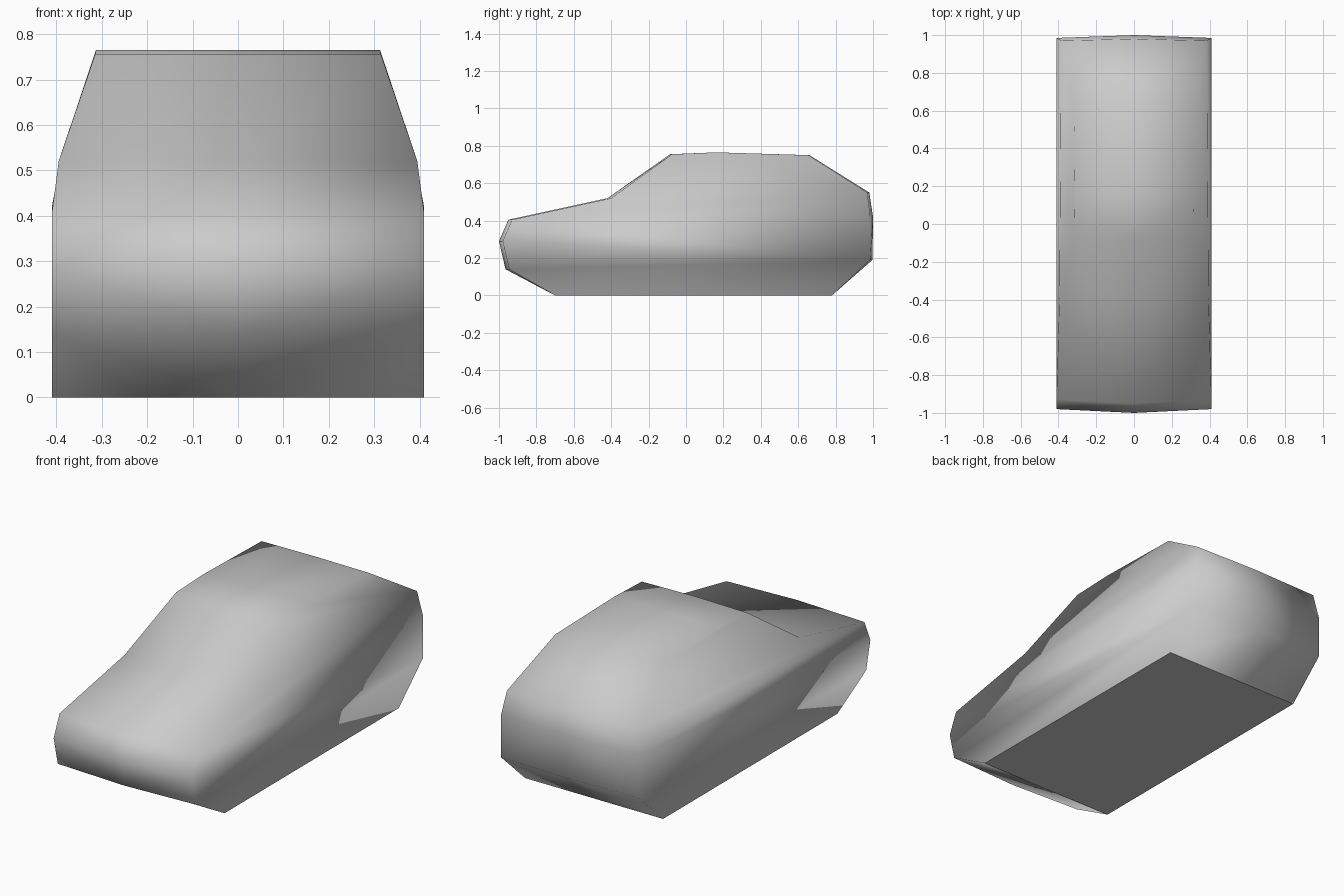
import bpy
import bmesh

cube = bpy.data.objects.get("Cube")
if cube:
    bpy.data.objects.remove(cube)

# Paint
paint = bpy.data.materials.new("plain_grey")
paint.use_nodes = True
grey = (0.6, 0.6, 0.6, 1.0)
paint.diffuse_color = grey
paint.node_tree.nodes["Principled BSDF"].inputs["Base Color"].default_value = grey

# Body outline: name -> (centre y, side y, height, half width)
outline = {
    "floor_front": (-0.70, -0.70, 0.0, 0.41),
    "chin": (-0.965, -0.945, 0.14, 0.41),
    "nose": (-1.0, -0.98, 0.29, 0.41),
    "hood_front": (-0.95, -0.93, 0.405, 0.41),
    "hood_back": (-0.42, -0.40, 0.52, 0.395),
    "roof_front": (-0.085, -0.075, 0.755, 0.315),
    "roof_middle": (0.16, 0.16, 0.765, 0.313),
    "roof_back": (0.66, 0.655, 0.75, 0.318),
    "tail_top": (0.98, 0.97, 0.55, 0.385),
    "tail_belt": (1.0, 0.985, 0.42, 0.41),
    "tail_low": (0.997, 0.985, 0.19, 0.41),
    "floor_back": (0.78, 0.78, 0.0, 0.41),
}

# Side panels, from the sill up to the roof
side_panels = [
    ("floor_front", "floor_back", "tail_low", "chin"),
    ("chin", "tail_low", "tail_belt", "hood_front", "nose"),
    ("hood_front", "tail_belt", "tail_top", "hood_back"),
    ("hood_back", "tail_top", "roof_back", "roof_middle", "roof_front"),
]

bm = bmesh.new()
centre = {n: bm.verts.new((0, c, z)) for n, (c, s, z, w) in outline.items()}
side = {n: bm.verts.new((w, s, z)) for n, (c, s, z, w) in outline.items()}

# Wrap the skin around the outline; the last strip is the floor
names = list(outline)
for a, b in zip(names, names[1:] + names[:1]):
    skin = bm.faces.new((centre[a], side[a], side[b], centre[b]))
floor = skin
for panel in side_panels:
    bm.faces.new([side[n] for n in panel])

for face in bm.faces:
    face.smooth = True
floor.smooth = False
for edge in floor.edges:
    edge.smooth = False

mesh = bpy.data.meshes.new("car_body")
bm.to_mesh(mesh)
bm.free()
mesh.materials.append(paint)
body = bpy.data.objects.new("car_body", mesh)
bpy.context.collection.objects.link(body)

# Other half
mirror = body.modifiers.new("mirror", "MIRROR")
mirror.use_axis[0] = True
mirror.use_clip = True
